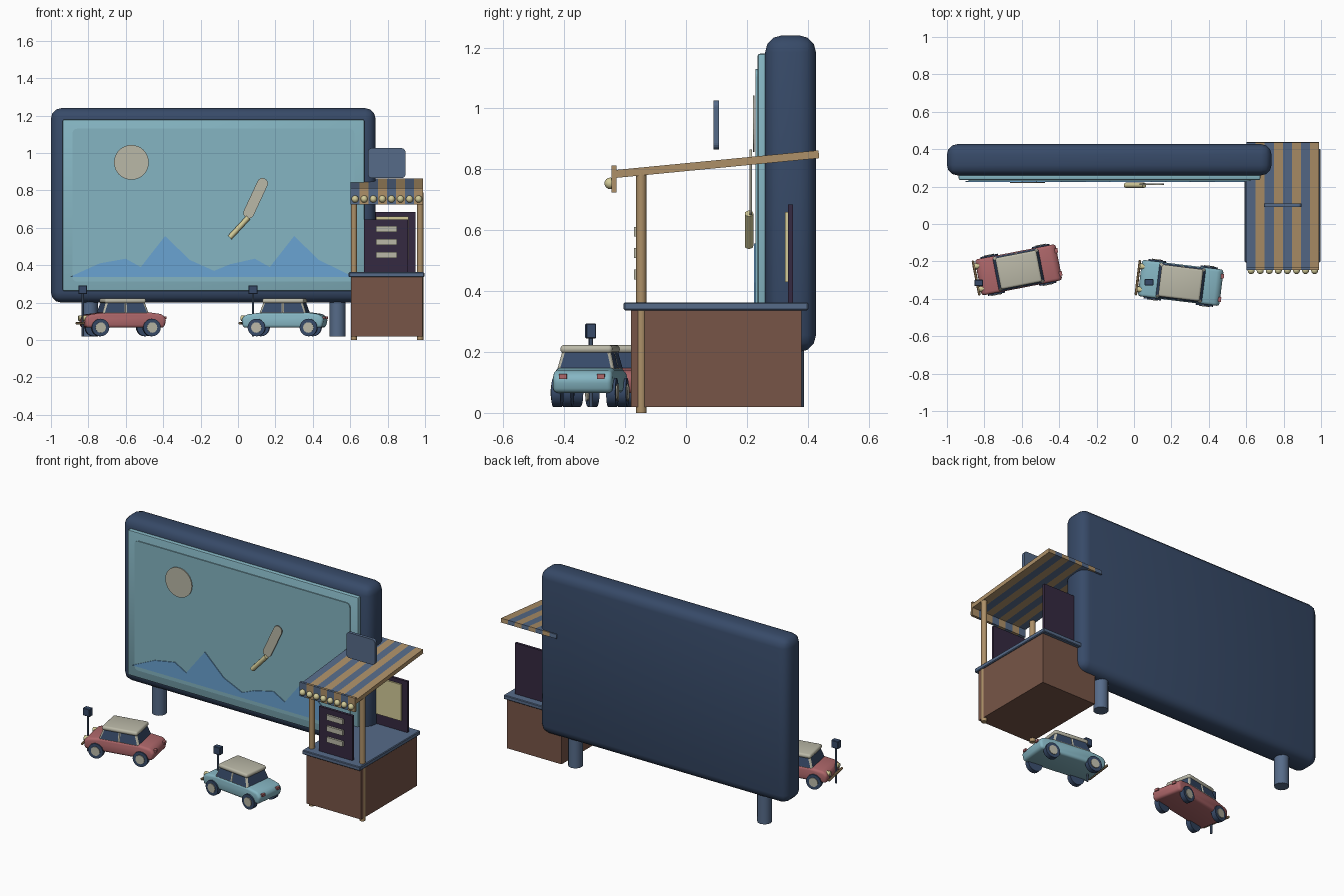
import bpy, bmesh, math
from mathutils import Vector, Matrix

if "Cube" in bpy.data.objects:
    bpy.data.objects.remove(bpy.data.objects["Cube"], do_unlink=True)


def material(name, hexcode):
    srgb = [int(hexcode[i:i + 2], 16) / 255 for i in (0, 2, 4)]
    col = [((c + 0.055) / 1.055) ** 2.4 for c in srgb] + [1]
    m = bpy.data.materials.new(name)
    m.use_nodes = True
    m.diffuse_color = col
    bsdf = m.node_tree.nodes["Principled BSDF"]
    bsdf.inputs["Base Color"].default_value = col
    bsdf.inputs["Roughness"].default_value = 0.8
    return m


NAVY = material("navy", "374A68")
STEEL = material("steel blue", "566B89")
TEAL = material("pale teal", "85B5C2")
SKY = material("mountain blue", "6AA3D2")
TAN = material("tan wood", "AD9068")
BROWN = material("brown wood", "775547")
PLUM = material("dark plum", "352941")
CREAM = material("cream", "BAB8A7")
YELLOW = material("pale yellow", "D3CB98")
RED = material("dusty red", "AE676A")
smooth = []


def finish(name, bm, *mats, soft=False):
    bmesh.ops.recalc_face_normals(bm, faces=bm.faces)
    me = bpy.data.meshes.new(name)
    bm.to_mesh(me)
    bm.free()
    for m in mats:
        me.materials.append(m)
    ob = bpy.data.objects.new(name, me)
    bpy.context.collection.objects.link(ob)
    if soft:
        smooth.append(ob)
    return ob


def bevel_edges(bm, width, segments):
    sharp = [e for e in bm.edges if e.calc_face_angle(0) > 0.6]
    bmesh.ops.bevel(bm, geom=sharp, offset=width, segments=segments,
                    profile=0.5, affect='EDGES', clamp_overlap=True)


def box(name, x, y, z, mat, bevel=0, segments=2):
    """Box from (min, max) ranges on each axis."""
    bm = bmesh.new()
    bmesh.ops.create_cube(bm, size=1)
    for v in bm.verts:
        v.co = [sum(r) / 2 + c * (r[1] - r[0]) for r, c in zip((x, y, z), v.co)]
    if bevel:
        bevel_edges(bm, bevel, segments)
    return finish(name, bm, mat, soft=bevel > 0)


def plate(name, pts, y0, y1, mat, bevel=0, segments=2):
    """Outline in x and z, extruded from y0 to y1."""
    bm = bmesh.new()
    f = bm.faces.new([bm.verts.new((px, y0, pz)) for px, pz in pts])
    ext = bmesh.ops.extrude_face_region(bm, geom=[f])["geom"]
    bmesh.ops.translate(bm, vec=(0, y1 - y0, 0),
                        verts=[g for g in ext if isinstance(g, bmesh.types.BMVert)])
    bmesh.ops.recalc_face_normals(bm, faces=bm.faces)
    if bevel:
        bevel_edges(bm, bevel, segments)
    return finish(name, bm, mat, soft=bevel > 0)


def rounded(x, z, r, steps=5):
    """Rounded rectangle outline."""
    pts = []
    corners = ((x[1] - r, z[1] - r), (x[0] + r, z[1] - r),
               (x[0] + r, z[0] + r), (x[1] - r, z[0] + r))
    for q, (cx, cz) in enumerate(corners):
        for i in range(steps + 1):
            a = math.pi / 2 * (q + i / steps)
            pts.append((cx + r * math.cos(a), cz + r * math.sin(a)))
    return pts


def rod(name, a, b, r, mat, sides=12):
    """Cylinder between two points."""
    a, b = Vector(a), Vector(b)
    rot = (b - a).to_track_quat('Z', 'Y').to_matrix().to_4x4()
    bm = bmesh.new()
    bmesh.ops.create_cone(bm, cap_ends=True, segments=sides, radius1=r, radius2=r,
                          depth=(b - a).length,
                          matrix=Matrix.Translation((a + b) / 2) @ rot)
    return finish(name, bm, mat, soft=True)


# Big screen: frame, panels and legs
box("screen_frame", (-1, 0.735), (0.26, 0.427), (0.2, 1.24), NAVY, 0.055, 3)
box("screen_panel", (-0.937, 0.675), (0.235, 0.27), (0.262, 1.18), TEAL, 0.008)
plate("screen_inner_panel", rounded((-0.885, 0.622), (0.312, 1.13), 0.025),
      0.229, 0.24, TEAL)
for x in (-0.792, 0.532):
    rod("screen_leg", (x, 0.345, 0.02), (x, 0.345, 0.24), 0.043, STEEL)

# Picture on the screen
ridge = [(-0.9, 0.337), (-0.74, 0.41), (-0.6, 0.435), (-0.52, 0.39), (-0.39, 0.556),
         (-0.257, 0.428), (-0.128, 0.37)]
ridge += [(-0.043, 0.405)] + [(x + 0.69, z) for x, z in ridge[2:6]] + [(0.62, 0.337)]
plate("mountains", ridge, 0.224, 0.23, SKY)
moon = [(-0.57 + 0.093 * math.cos(i * math.tau / 32),
         0.95 + 0.093 * math.sin(i * math.tau / 32)) for i in range(32)]
plate("moon", moon, 0.22, 0.225, CREAM)
head = plate("baton_head", rounded((-0.116, 0.116), (-0.029, 0.029), 0.0285),
             0.209, 0.216, CREAM)
head.location = (0.094, 0, 0.758)
head.rotation_euler.y = -math.radians(65)
rod("baton_handle", (-0.044, 0.207, 0.548), (0.055, 0.207, 0.655), 0.014, YELLOW)

# Snack stand
box("counter", (0.605, 0.987), (-0.18, 0.38), (0.02, 0.337), BROWN)
box("countertop", (0.592, 0.996), (-0.205, 0.402), (0.337, 0.363), STEEL, 0.004, 1)
for x in (0.62, 0.974):
    rod("stand_post", (x, -0.147, 0), (x, -0.147, 0.79), 0.017, TAN)
box("front_menu_board", (0.675, 0.91), (-0.157, -0.14), (0.363, 0.645), PLUM)
for z in (0.455, 0.525, 0.595):
    box("menu_row", (0.737, 0.85), (-0.17, -0.156), (z - 0.016, z + 0.016), CREAM)
box("back_menu_board", (0.7, 0.95), (0.335, 0.352), (0.363, 0.685), PLUM)
box("back_menu_sheet", (0.738, 0.912), (0.325, 0.336), (0.43, 0.66), YELLOW)
plate("roof_sign", rounded((0.695, 0.895), (0.866, 1.026), 0.02), 0.09, 0.109, STEEL)

# Striped awning with bulbs along the front
STRIPES, LEFT, RIGHT = 8, 0.602, 0.99
w = (RIGHT - LEFT) / STRIPES
for i in range(STRIPES):
    x = LEFT + i * w
    mat = TAN if i % 2 else STEEL
    slab = box("awning_stripe", (x, x + w), (-0.338, 0.338), (-0.013, 0.013), mat)
    slab.location = (0, 0.1, 0.817)
    slab.rotation_euler.x = math.atan2(0.065, 0.67)
    box("valance_stripe", (x, x + w), (-0.245, -0.229), (0.724, 0.812), mat)
    bm = bmesh.new()
    bmesh.ops.create_uvsphere(bm, u_segments=12, v_segments=8, radius=0.019,
                              matrix=Matrix.Translation((x + w / 2, -0.249, 0.754)))
    finish("awning_bulb", bm, YELLOW, soft=True)


def cabin():
    """Tapered cabin with raised windows, two on each side."""
    bm = bmesh.new()
    bmesh.ops.create_cube(bm, size=1)
    for v in bm.verts:
        top = v.co.z > 0
        v.co = (v.co.x * (0.2 if top else 0.245), v.co.y * (0.15 if top else 0.182),
                0.207 if top else 0.14)
    bmesh.ops.bisect_plane(bm, geom=bm.verts[:] + bm.edges[:] + bm.faces[:],
                           plane_co=(0, 0, 0), plane_no=(1, 0, 0))
    bmesh.ops.recalc_face_normals(bm, faces=bm.faces)
    sides = [f for f in bm.faces if abs(f.normal.z) < 0.8]
    bmesh.ops.inset_individual(bm, faces=sides, thickness=0.009, depth=0.004)
    for f in sides:
        f.material_index = 1
    return finish("car_cabin", bm, CREAM, NAVY)


def car(paint, x, y, turn):
    """Car facing -x."""
    side = [(-0.215, 0.066), (-0.222, 0.115), (-0.2, 0.136), (-0.11, 0.148),
            (0.13, 0.148), (0.2, 0.138), (0.222, 0.112), (0.21, 0.066)]
    parts = [plate("car_body", side, -0.098, 0.098, paint, 0.024, 3), cabin(),
             box("car_roof", (-0.112, 0.112), (-0.086, 0.086), (0.196, 0.223),
                 CREAM, 0.012, 3),
             box("front_bumper", (-0.238, -0.224), (-0.095, 0.095), (0.082, 0.097), TAN,
                 0.004, 1)]
    for s in (-1, 1):
        parts.append(rod("headlight", (-0.228, s * 0.062, 0.117),
                         (-0.2, s * 0.062, 0.117), 0.015, YELLOW))
        parts.append(box("tail_light", (0.2, 0.225),
                         sorted((s * 0.05, s * 0.075)), (0.112, 0.127), RED))
        parts.append(rod("bumper_bracket", (-0.23, s * 0.05, 0.09),
                         (-0.2, s * 0.05, 0.09), 0.006, NAVY, 8))
        for wx in (-0.14, 0.14):
            parts.append(rod("tyre", (wx, s * 0.076, 0.067), (wx, s * 0.106, 0.067),
                             0.047, NAVY, 20))
            parts.append(rod("hub_cap", (wx, s * 0.1, 0.067), (wx, s * 0.11, 0.067),
                             0.028, CREAM, 16))
    for p in parts:
        p.location = (x, y, 0)
        p.rotation_euler.z = math.radians(turn)


car(RED, -0.617, -0.245, 11)
car(TEAL, 0.25, -0.315, -7)

# Speaker posts beside the cars
for x, y in ((-0.83, -0.315), (0.08, -0.312)):
    rod("speaker_post", (x, y, 0.02), (x, y, 0.26), 0.006, STEEL, 8)
    box("speaker_box", (x - 0.024, x + 0.024), (y - 0.017, y + 0.017),
        (0.245, 0.293), NAVY, 0.003, 1)

# Smooth shading on rounded parts
bpy.ops.object.select_all(action='DESELECT')
for ob in smooth:
    ob.select_set(True)
bpy.context.view_layer.objects.active = smooth[0]
bpy.ops.object.shade_smooth_by_angle(angle=math.radians(35))
